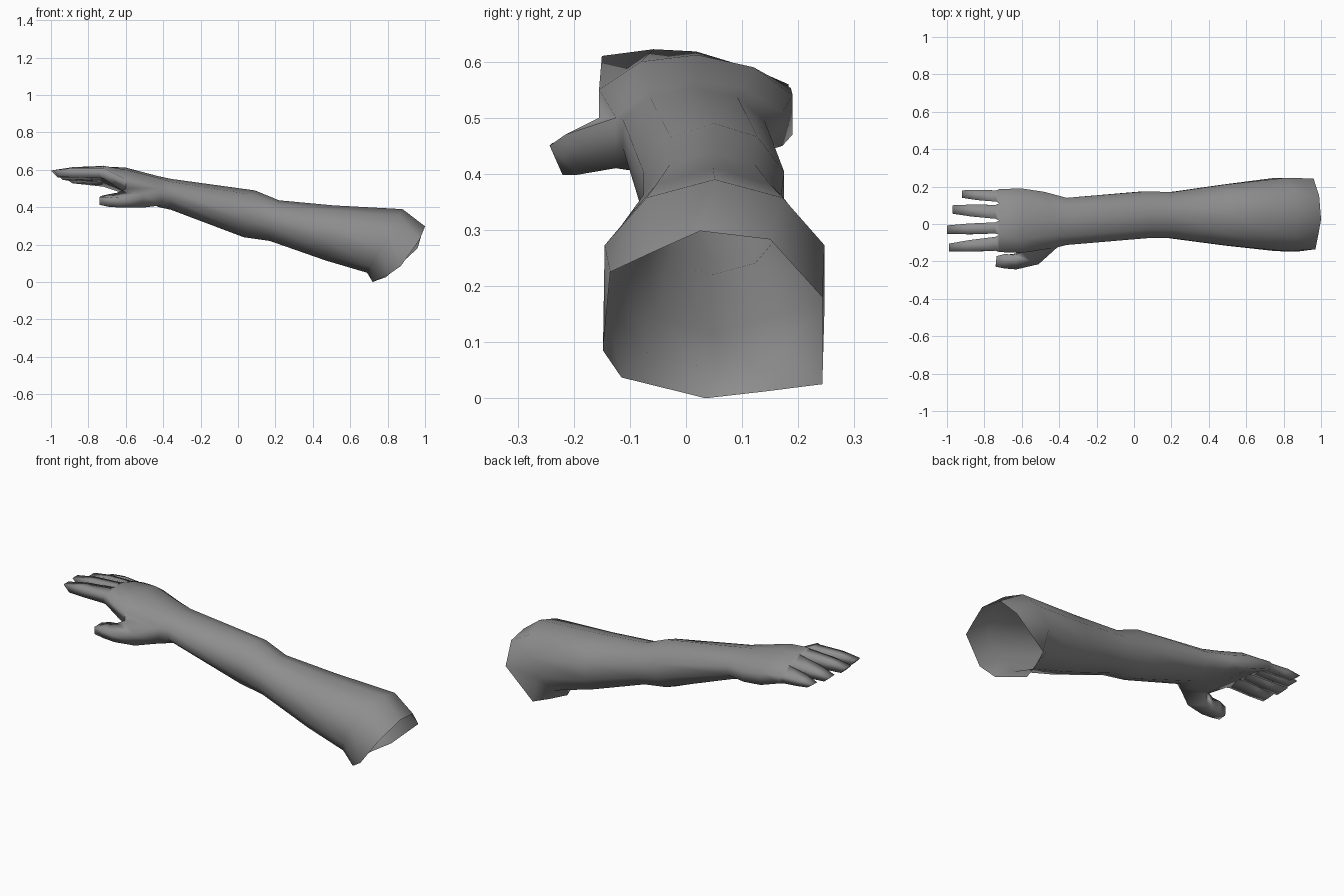
import bpy, bmesh, math

cube = bpy.data.objects.get("Cube")
if cube:
    bpy.data.objects.remove(cube, do_unlink=True)

grey = bpy.data.materials.new("plain_grey")
grey.use_nodes = True
grey.diffuse_color = (0.27, 0.27, 0.27, 1)
grey.node_tree.nodes["Principled BSDF"].inputs["Base Color"].default_value = (0.27, 0.27, 0.27, 1)

bm = bmesh.new()


def verts(points):
    return [bm.verts.new(p) for p in points]


def bridge(a, b):
    """Join two loops of equal length with quads."""
    n = len(a)
    return [bm.faces.new((a[i], a[(i + 1) % n], b[(i + 1) % n], b[i])) for i in range(n)]


def limb_ring(xt, zt, xb, zb, y0, y1):
    """Ten-sided leaning ring: top and bottom point, then the width."""
    pts = []
    for i in range(10):
        a = math.radians(162 - 36 * i)
        t = (math.sin(a) + 1) / 2
        y = (y0 + y1) / 2 + (y1 - y0) / 2 * math.cos(a) / math.cos(math.radians(18))
        pts.append((xb + (xt - xb) * t, y, zb + (zt - zb) * t))
    return verts(pts)


def palm_ring(xs, ys, top, bottom):
    """Five columns across the hand, top row then bottom row back again."""
    upper = list(zip(xs, ys, top))
    lower = list(zip(xs, ys, bottom))
    return verts(upper + lower[::-1])


# Shoulder opening, upper arm, elbow and wrist
rim = verts([(.97, -.135, .225), (.985, -.06, .26), (1, .025, .298), (.99, .15, .283),
             (.96, .243, .18), (.79, .243, .025), (.75, .14, .012), (.72, .035, 0),
             (.80, -.115, .037), (.87, -.148, .085)])
arm = [limb_ring(*r) for r in (
    (.88, .39, .69, .05, -.145, .247),
    (.51, .41, .47, .115, -.115, .212),
    (.22, .437, .17, .22, -.076, .17),
    (.09, .49, .03, .24, -.076, .175),
    (-.36, .552, -.36, .387, -.112, .14))]

# Palm, from its heel to the knuckles
heel = palm_ring((-.41, -.42, -.43, -.45, -.48), (-.125, -.06, .02, .10, .172),
                 (.50, .555, .567, .555, .51), (.41, .40, .405, .425, .45))
middle = palm_ring((-.60,) * 5, (-.155, -.08, .02, .12, .19),
                   (.55, .60, .612, .59, .54), (.475, .475, .485, .48, .47))
knuckles = palm_ring((-.72,) * 5, (-.15, -.058, .018, .11, .187),
                     (.61, .622, .618, .59, .553), (.555, .56, .555, .535, .51))

rings = [rim] + arm + [heel, middle, knuckles]
for a, b in zip(rings, rings[1:]):
    faces = bridge(a, b)
    if a is heel:
        bm.faces.remove(faces[9])  # opening for the thumb

# Fingers grow out of the four knuckle columns: y range, tip x, tip top and bottom
fingers = ((-.147, -.105, -.99, .598, .562), (-.053, -.008, -1.0, .595, .56),
           (.055, .10, -.97, .575, .545), (.14, .18, -.92, .552, .528))
for i, (y0, y1, x, zt, zb) in enumerate(fingers):
    loop = [knuckles[i], knuckles[i + 1], knuckles[8 - i], knuckles[9 - i]]
    base = [v.co.copy() for v in loop]
    tip = [(x, y0, zt), (x, y1, zt), (x + .035, y1, zb), (x + .035, y0, zb)]
    for t in (.08, .6, 1):
        pts = []
        for k, (p, q) in enumerate(zip(base, tip)):
            c = [p[j] + (q[j] - p[j]) * t for j in range(3)]
            if t == .6 and k < 2:
                c[2] += .007  # slight bend over the middle joint
            if t == .08:  # open the gap between neighbours
                c[1] += .007 if k in (0, 3) else -.007
            pts.append(c)
        nxt = verts(pts)
        bridge(loop, nxt)
        loop = nxt
    bm.faces.new(loop)

# Thumb grows out of the side of the palm
loop = [heel[0], middle[0], middle[9], heel[9]]
thumb = (
    ((-.51, -.215, .47), (-.60, -.155, .50), (-.60, -.15, .41), (-.51, -.195, .398)),
    ((-.63, -.243, .45), (-.645, -.165, .478), (-.645, -.16, .408), (-.62, -.22, .398)),
    ((-.69, -.238, .455), (-.69, -.16, .47), (-.70, -.165, .408), (-.69, -.22, .402)),
    ((-.74, -.228, .455), (-.735, -.172, .46), (-.735, -.175, .413), (-.74, -.225, .413)))
for section in thumb:
    nxt = verts(section)
    bridge(loop, nxt)
    loop = nxt
bm.faces.new(loop)

bmesh.ops.recalc_face_normals(bm, faces=bm.faces)
mesh = bpy.data.meshes.new("arm_with_hand")
bm.to_mesh(mesh)
bm.free()
mesh.materials.append(grey)
obj = bpy.data.objects.new("arm_with_hand", mesh)
bpy.context.collection.objects.link(obj)
bpy.context.view_layer.objects.active = obj
obj.select_set(True)
bpy.ops.object.shade_smooth()
